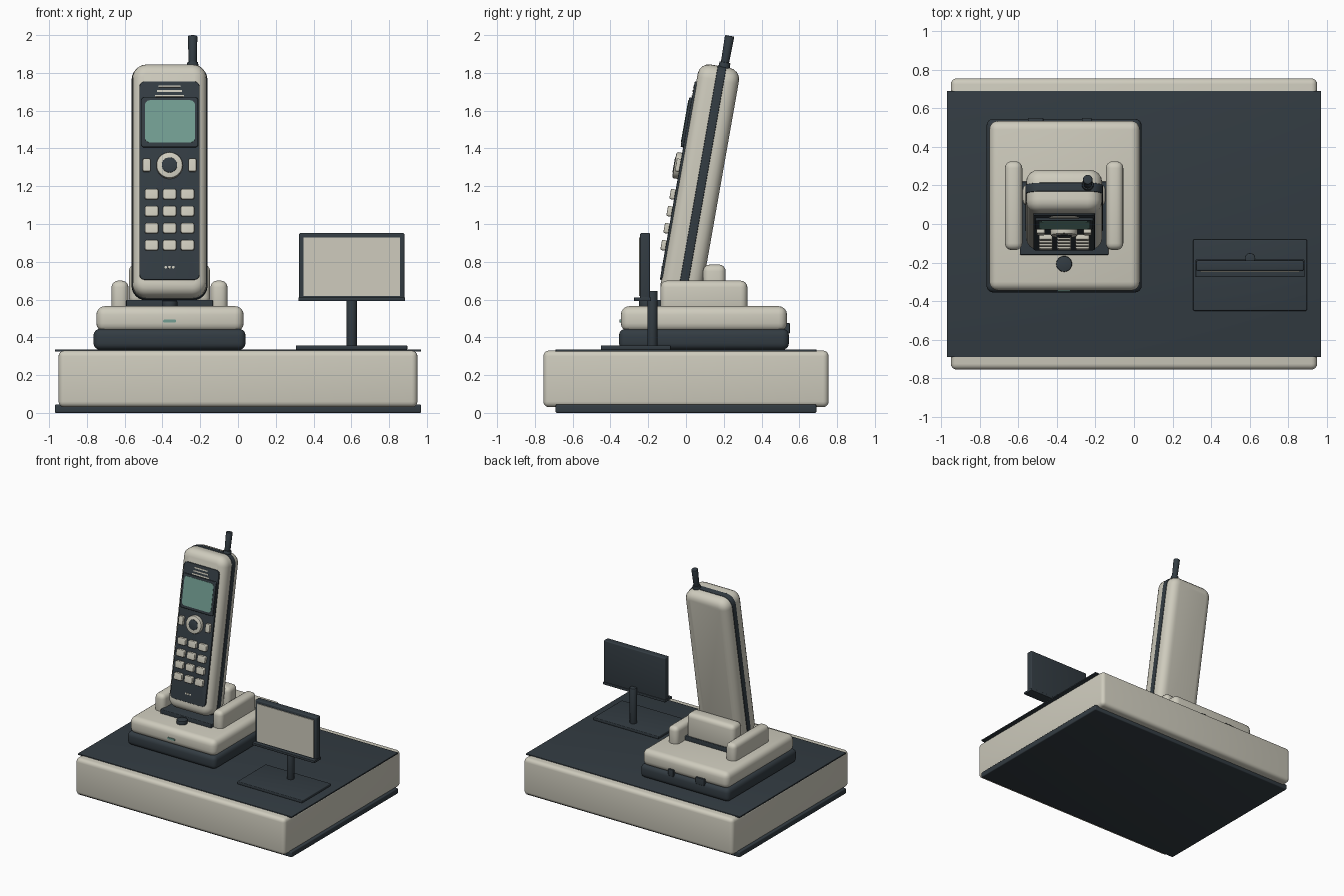
import bpy, bmesh, math
from mathutils import Matrix, Vector

cube = bpy.data.objects.get("Cube")
if cube:
    bpy.data.objects.remove(cube, do_unlink=True)


def material(name, rgb):
    m = bpy.data.materials.new(name)
    m.use_nodes = True
    m.diffuse_color = (*rgb, 1)
    bsdf = m.node_tree.nodes["Principled BSDF"]
    bsdf.inputs["Base Color"].default_value = (*rgb, 1)
    bsdf.inputs["Roughness"].default_value = 0.6
    return m


CREAM = material("warm_cream", (0.62, 0.60, 0.51))
DARK = material("dark_slate", (0.033, 0.045, 0.055))
TEAL = material("screen_teal", (0.17, 0.34, 0.29))


def finish(name, bm, mat, matrix, bevel=0.0, segments=4):
    """Round the hard edges and turn the mesh into an object."""
    bmesh.ops.recalc_face_normals(bm, faces=bm.faces[:])
    if bevel:
        hard = [e for e in bm.edges if e.calc_face_angle(0) > math.radians(40)]
        bmesh.ops.bevel(bm, geom=hard, offset=bevel, segments=segments,
                        profile=0.5, affect="EDGES", clamp_overlap=True)
    mesh = bpy.data.meshes.new(name)
    bm.to_mesh(mesh)
    bm.free()
    mesh.materials.append(mat)
    ob = bpy.data.objects.new(name, mesh)
    bpy.context.scene.collection.objects.link(ob)
    ob.matrix_world = matrix
    bpy.ops.object.select_all(action="DESELECT")
    ob.select_set(True)
    bpy.context.view_layer.objects.active = ob
    bpy.ops.object.shade_smooth_by_angle(angle=math.radians(35))
    return ob


def box(name, x, y, z, mat, bevel=0.0, matrix=Matrix()):
    """Rounded box given (min, max) along each axis."""
    bm = bmesh.new()
    bmesh.ops.create_cube(bm, size=1)
    for v in bm.verts:
        v.co = Vector([(r[0] + r[1]) / 2 + c * (r[1] - r[0]) for r, c in zip((x, y, z), v.co)])
    return finish(name, bm, mat, matrix, bevel)


def slab(name, x, y, z, mat, radius, bevel=0.0, matrix=Matrix()):
    """Plate facing -y with a rounded-rectangle outline."""
    bm = bmesh.new()
    ring = []
    corners = ((1, 1), (0, 1), (0, 0), (1, 0))
    for quarter, (i, k) in enumerate(corners):
        cx = x[i] + (radius if i == 0 else -radius)
        cz = z[k] + (radius if k == 0 else -radius)
        for s in range(7):
            a = math.pi / 2 * (quarter + s / 6)
            ring.append(bm.verts.new((cx + radius * math.cos(a), y[0], cz + radius * math.sin(a))))
    face = bm.faces.new(ring)
    ext = bmesh.ops.extrude_face_region(bm, geom=[face])
    for v in ext["geom"]:
        if isinstance(v, bmesh.types.BMVert):
            v.co.y = y[1]
    return finish(name, bm, mat, matrix, bevel)


def cylinder(name, centre, r1, r2, depth, mat, matrix=Matrix(), facing=False, bevel=0.0):
    """Cylinder or cone along z, or along y when facing the front."""
    bm = bmesh.new()
    turn = Matrix.Rotation(math.pi / 2, 4, "X") if facing else Matrix()
    bmesh.ops.create_cone(bm, cap_ends=True, segments=32, radius1=r1, radius2=r2,
                          depth=depth, matrix=Matrix.Translation(centre) @ turn)
    return finish(name, bm, mat, matrix, bevel, 2)


# Display plinth
box("plinth", (-0.95, 0.95), (-0.755, 0.755), (0.03, 0.33), CREAM, 0.03)
box("plinth_foot", (-0.97, 0.97), (-0.69, 0.69), (0, 0.045), DARK, 0.008)
box("plinth_top", (-0.97, 0.97), (-0.69, 0.69), (0.325, 0.336), DARK, 0.002)

# Charging cradle
CX = -0.3625
box("cradle_base", (-0.765, 0.04), (-0.355, 0.545), (0.334, 0.445), DARK, 0.035)
box("cradle_body", (-0.75, 0.03), (-0.345, 0.535), (0.43, 0.565), CREAM, 0.045)
box("cradle_tray", (CX - 0.23, CX + 0.23), (-0.16, 0.22), (0.55, 0.598), DARK, 0.006)
box("cradle_backrest", (CX - 0.215, CX + 0.215), (0.09, 0.21), (0.575, 0.785), CREAM, 0.035)
for side, s in (("left", 1), ("right", -1)):
    c = CX + s * 0.262
    box("cradle_arm_" + side, (c - 0.045, c + 0.045), (-0.135, 0.325), (0.53, 0.70), CREAM, 0.035)
cylinder("cradle_button", (CX, -0.207, 0.575), 0.041, 0.041, 0.04, DARK, bevel=0.005)
slab("cradle_light", (CX - 0.034, CX + 0.034), (-0.351, -0.34), (0.478, 0.494), TEAL, 0.007)
box("power_port", (-0.55, -0.47), (0.52, 0.55), (0.42, 0.475), DARK, 0.004)
box("line_port", (-0.27, -0.22), (0.52, 0.55), (0.42, 0.475), DARK, 0.004)

# Handset, leaning back in the cradle
TILT = math.radians(10)
LEAN = Matrix.Translation((0, 0.072, 1.22)) @ Matrix.Rotation(-TILT, 4, "X")


def up(z):
    """Height on the sloping handset face turned into handset space."""
    return (z - 1.24) / math.cos(TILT)


def face_part(name, x, z, back, front, mat, radius, bevel=0.0):
    slab(name, x, (-front, -back), (up(z[0]), up(z[1])), mat, radius, bevel, LEAN)


slab("handset_body", (CX - 0.197, CX + 0.197), (-0.11, 0.112), (-0.625, 0.625), CREAM, 0.075, 0.06, LEAN)
slab("handset_band", (CX - 0.201, CX + 0.201), (-0.012, 0.034), (-0.629, 0.629), DARK, 0.078, 0.004, LEAN)
face_part("handset_panel", (-0.522, -0.203), (0.705, 1.755), 0.10, 0.118, DARK, 0.03, 0.004)
face_part("screen_bezel", (-0.512, -0.211), (1.405, 1.668), 0.11, 0.132, DARK, 0.015, 0.006)
face_part("screen", (-0.492, -0.228), (1.428, 1.652), 0.13, 0.135, TEAL, 0.025)

# Earpiece slots and microphone dots
for i, half in enumerate((0.058, 0.067, 0.077)):
    z = 1.728 - i * 0.025
    face_part(f"earpiece_slot_{i + 1}", (CX - half, CX + half), (z - 0.005, z + 0.005),
              0.115, 0.121, CREAM, 0.004)
for i in (-1, 0, 1):
    c = CX + i * 0.02
    face_part(f"microphone_dot_{i + 2}", (c - 0.007, c + 0.007), (0.764, 0.777), 0.115, 0.121, CREAM, 0.006)

# Navigation ring and side keys
cylinder("navigation_ring", (CX, -0.128, up(1.307)), 0.07, 0.07, 0.04, CREAM, LEAN, True, 0.008)
cylinder("navigation_centre", (CX, -0.13, up(1.307)), 0.041, 0.041, 0.042, DARK, LEAN, True, 0.004)
for side, s in (("left", 1), ("right", -1)):
    c = CX + s * 0.121
    face_part("soft_key_" + side, (c - 0.021, c + 0.021), (1.275, 1.343), 0.11, 0.14, CREAM, 0.01, 0.005)

# Keypad
for row in range(4):
    for col in range(3):
        c, z = CX + (col - 1) * 0.095, 1.155 - row * 0.09
        face_part(f"key_{row + 1}_{col + 1}", (c - 0.036, c + 0.036), (z - 0.027, z + 0.027),
                  0.11, 0.143, CREAM, 0.012, 0.006)

# Aerial
cylinder("aerial_collar", (-0.24, 0.022, 0.625), 0.032, 0.029, 0.05, DARK, LEAN, bevel=0.004)
cylinder("aerial", (-0.24, 0.022, 0.70), 0.021, 0.025, 0.184, DARK, LEAN, bevel=0.005)

# Sign on its stand
SX = 0.602
box("sign_base", (SX - 0.295, SX + 0.295), (-0.45, -0.08), (0.334, 0.358), DARK, 0.006)
cylinder("sign_post", (SX, -0.178, 0.495), 0.027, 0.027, 0.3, DARK, bevel=0.003)
box("sign_frame", (SX - 0.279, SX + 0.279), (-0.243, -0.19), (0.60, 0.952), DARK, 0.008)
box("sign_panel", (SX - 0.256, SX + 0.256), (-0.248, -0.24), (0.618, 0.928), CREAM)
box("sign_ledge", (SX - 0.283, SX + 0.283), (-0.275, -0.185), (0.592, 0.612), DARK, 0.004)
